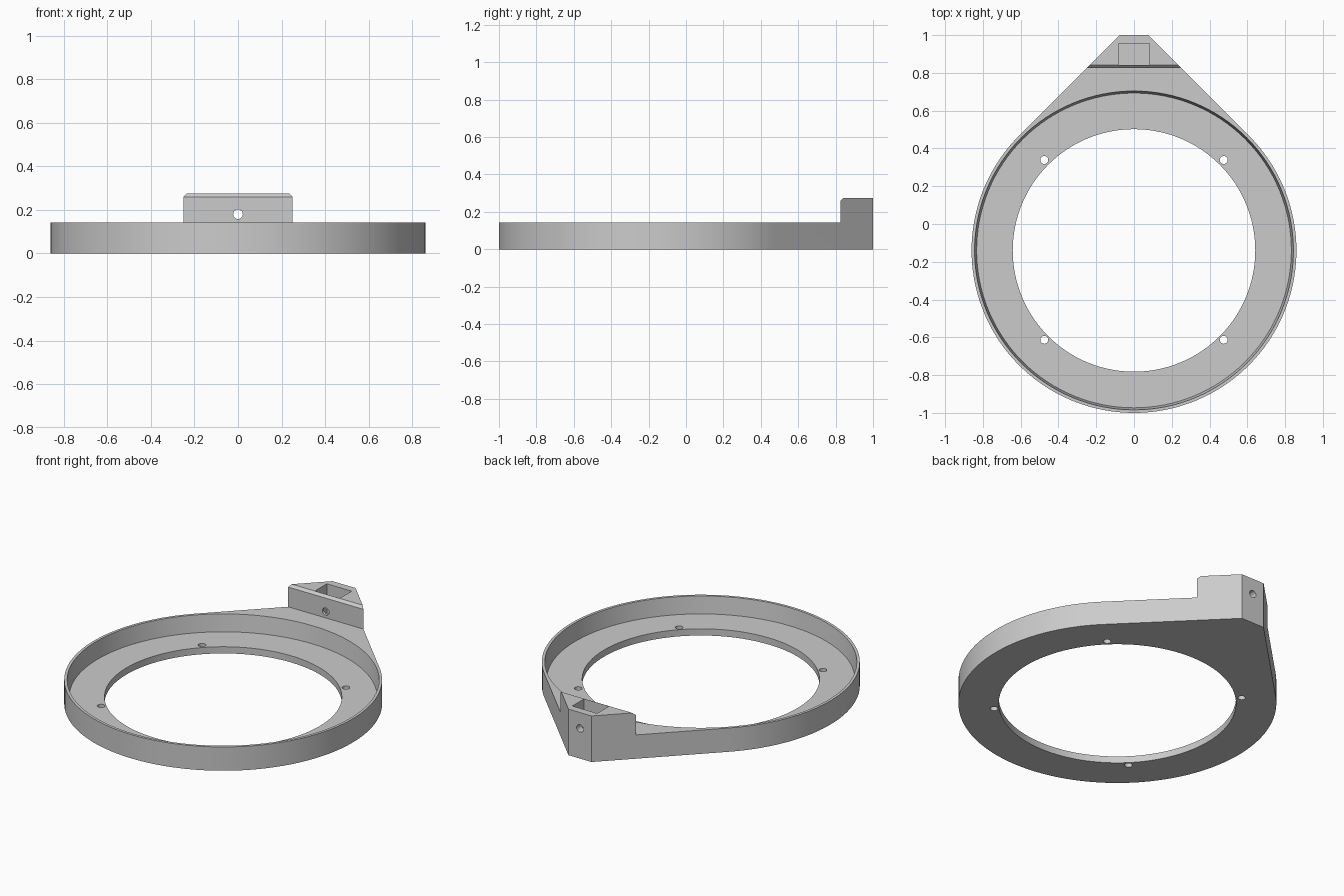
import bpy, bmesh, math

cube = bpy.data.objects.get("Cube")
if cube:
    bpy.data.objects.remove(cube, do_unlink=True)

CY = -0.14        # ring centre on y
R = 0.86          # outer radius
RIM = 0.142       # rim height
FLOOR = 0.04      # recess floor height
TOP = 0.275       # mount block height
SEG = 128

grey = bpy.data.materials.new("light_grey")
grey.use_nodes = True
colour = (0.6, 0.6, 0.6, 1)
grey.diffuse_color = colour
grey.node_tree.nodes["Principled BSDF"].inputs["Base Color"].default_value = colour


def prism(name, points, offset):
    """Closed solid from a flat outline of 3D points swept along offset."""
    bm = bmesh.new()
    face = bm.faces.new([bm.verts.new(p) for p in points])
    swept = bmesh.ops.extrude_face_region(bm, geom=[face])
    verts = [g for g in swept["geom"] if isinstance(g, bmesh.types.BMVert)]
    bmesh.ops.translate(bm, verts=verts, vec=offset)
    bmesh.ops.recalc_face_normals(bm, faces=bm.faces)
    return finish(name, bm)


def cone(name, r_low, r_high, z_low, z_high, x=0, y=CY, seg=SEG):
    bm = bmesh.new()
    bmesh.ops.create_cone(bm, cap_ends=True, segments=seg, radius1=r_low,
                          radius2=r_high, depth=z_high - z_low)
    bmesh.ops.translate(bm, verts=bm.verts, vec=(x, y, (z_low + z_high) / 2))
    return finish(name, bm)


def finish(name, bm):
    mesh = bpy.data.meshes.new(name)
    bm.to_mesh(mesh)
    bm.free()
    mesh.materials.append(grey)
    obj = bpy.data.objects.new(name, mesh)
    bpy.context.collection.objects.link(obj)
    return obj


def cut(target, cutter):
    cutter.hide_render = True
    mod = target.modifiers.new("cut", "BOOLEAN")
    mod.operation = "DIFFERENCE"
    mod.solver = "EXACT"
    mod.object = cutter
    bpy.context.view_layer.objects.active = target
    bpy.ops.object.modifier_apply(modifier=mod.name)
    bpy.data.objects.remove(cutter, do_unlink=True)


# Teardrop outline: round ring with 45 degree tangents running to a flat tip
tip = CY + R * math.sqrt(2) - 1
outline = [(tip, 1, 0), (-tip, 1, 0)]
for i in range(SEG + 1):
    a = math.radians(135 + 270 * i / SEG)
    outline.append((R * math.cos(a), CY + R * math.sin(a), 0))
body = prism("ring_mount", outline, (0, 0, TOP))

# Lower the rim, leaving the mount block with a chamfered front edge
step = [(-2, RIM), (0.827, RIM), (0.827, TOP - 0.015), (0.852, TOP + 0.01), (-2, TOP + 0.01)]
cut(body, prism("rim_cutter", [(-2, y, z) for y, z in step], (4, 0, 0)))

# Tapered recess and central opening
slope = (0.844 - 0.833) / (RIM - FLOOR)
cut(body, cone("recess_cutter", 0.833, 0.844 + slope * 0.05, FLOOR, RIM + 0.05))
cut(body, cone("opening_cutter", 0.642, 0.642, -0.1, 0.1))

# Four screw holes in the floor
for sx in (-1, 1):
    for sy in (-1, 1):
        cut(body, cone("screw_cutter", 0.021, 0.021, -0.1, 0.1,
                       sx * 0.475, CY + 0.003 + sy * 0.476, 24))

# Nut pocket in the mount block
pocket = [(-0.082, 0.843), (0.082, 0.843), (0.082, 0.955), (-0.082, 0.955)]
cut(body, prism("pocket_cutter", [(x, y, 0.1) for x, y in pocket], (0, 0, 0.3)))

# Bolt hole running front to back through the block
ring = [(0.022 * math.cos(math.tau * i / 32), 0.75, 0.18 + 0.022 * math.sin(math.tau * i / 32))
        for i in range(32)]
cut(body, prism("bolt_cutter", ring, (0, 0.4, 0)))

# Smooth the curved walls, keep the edges sharp
bpy.ops.object.select_all(action="DESELECT")
body.select_set(True)
bpy.context.view_layer.objects.active = body
bpy.ops.object.shade_smooth_by_angle(angle=math.radians(30))
